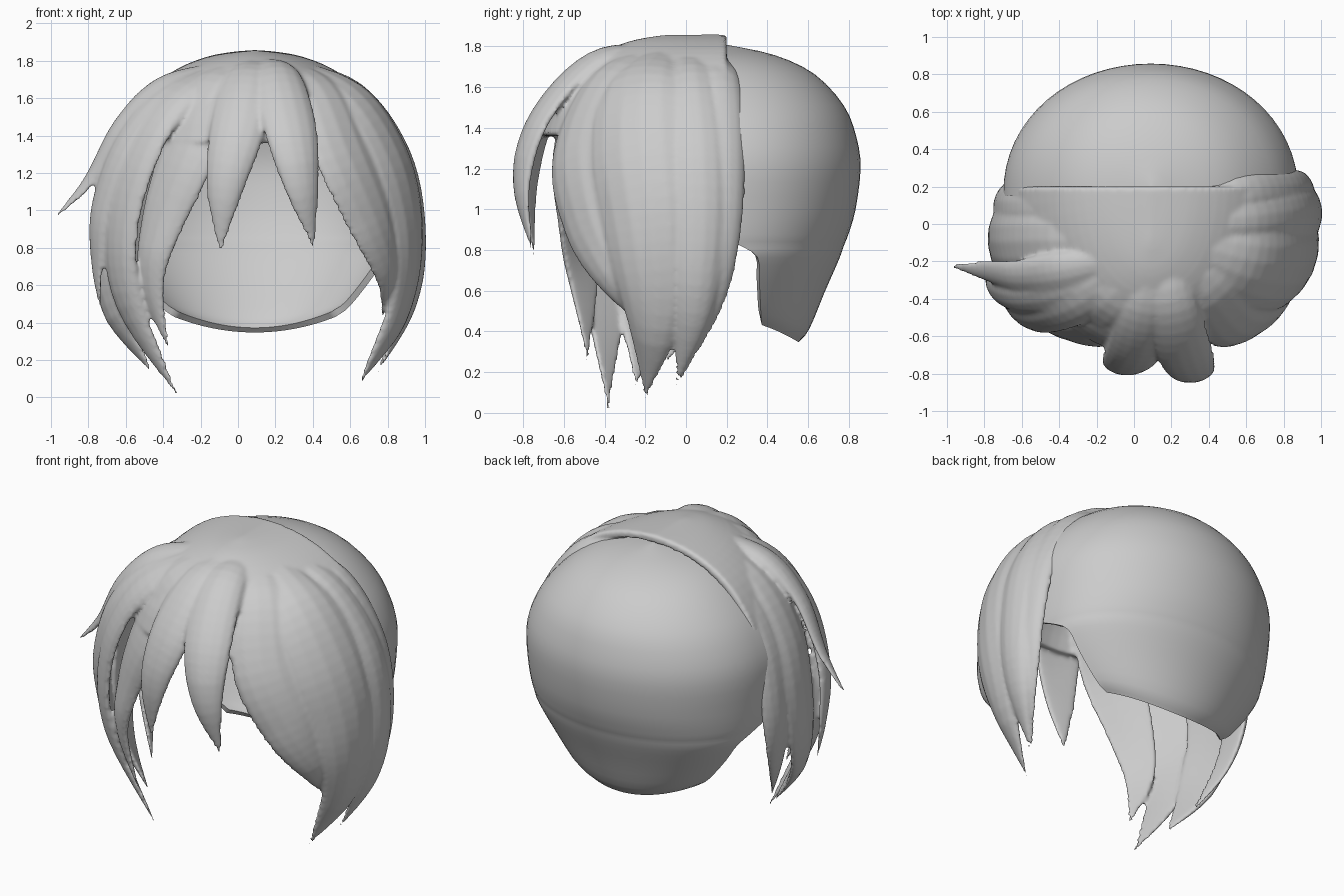
import bpy, bmesh
from math import sin, cos, pi, asin
from mathutils import Vector

if "Cube" in bpy.data.objects:
    bpy.data.objects.remove(bpy.data.objects["Cube"])


def finish(name, bm, solid=0.0):
    bmesh.ops.remove_doubles(bm, verts=bm.verts, dist=0.0005)
    bmesh.ops.recalc_face_normals(bm, faces=bm.faces)
    me = bpy.data.meshes.new(name)
    bm.to_mesh(me)
    bm.free()
    ob = bpy.data.objects.new(name, me)
    bpy.context.collection.objects.link(ob)
    bpy.ops.object.select_all(action='DESELECT')
    ob.select_set(True)
    bpy.context.view_layer.objects.active = ob
    if solid:
        m = ob.modifiers.new("thickness", 'SOLIDIFY')
        m.thickness, m.offset = solid, 0
        bpy.ops.object.modifier_apply(modifier=m.name)
    bpy.ops.object.shade_smooth_by_angle(angle=0.9)
    return ob


def spline(pts, n):
    """Catmull-Rom samples through 4-component points."""
    p = [Vector(q) for q in pts]
    p = [p[0] * 2 - p[1]] + p + [p[-1] * 2 - p[-2]]
    out = []
    for i in range(1, len(p) - 2):
        a, b, c, d = p[i - 1:i + 3]
        for k in range(n):
            t = k / n
            out.append(0.5 * (2 * b + (c - a) * t + (2 * a - 5 * b + 4 * c - d) * t * t
                              + (3 * b - a - 3 * c + d) * t ** 3))
    out.append(p[-2])
    return out


def half_shell(name, rings, yc, lift, solid, cx=0.09, segs=32):
    """Half-round shell about y = yc; ring = (z, half width, edge y, extreme y)."""
    bm = bmesh.new()
    rows = []
    for z, w, y0, y1 in spline(rings, 3):
        w = max(w, 0)
        t0 = asin(max(0, min(0.9, (y0 - yc) / (y1 - yc))))
        row = []
        for i in range(segs + 1):
            t = t0 + (pi - 2 * t0) * i / segs
            up = lift * max(0, (0.8 - z) / 0.44) * cos(t) ** 2
            row.append(bm.verts.new((cx + w * cos(t), yc + (y1 - yc) * max(0, sin(t)) ** 0.93, z + up)))
        rows.append(row)
    for a, b in zip(rows, rows[1:]):
        for i in range(segs):
            bm.faces.new((a[i], a[i + 1], b[i + 1], b[i]))
    return finish(name, bm, solid)


def strand(name, pts, sides=14):
    """Tapered lens-section lock; point = (x, y, z, full width)."""
    bm = bmesh.new()
    s = spline(pts, 6)
    rows = []
    for i, q in enumerate(s):
        P = q.to_3d()
        T = (s[min(i + 1, len(s) - 1)].to_3d() - s[max(i - 1, 0)].to_3d()).normalized()
        N = P - Vector((0.1, 0.05, min(P.z, 1.0)))
        N = (N - T * N.dot(T)).normalized()
        B = T.cross(N)
        h = max(q[3], 0.012) / 2
        th = min(h * 0.45, 0.055)
        row = []
        for k in range(sides):
            a = 2 * pi * k / sides
            out = th * sin(a) * (1 if sin(a) > 0 else 0.35) - 0.7 * (h * cos(a)) ** 2
            row.append(bm.verts.new(P + B * h * cos(a) + N * out))
        rows.append(row)
    for a, b in zip(rows, rows[1:]):
        for k in range(sides):
            j = (k + 1) % sides
            bm.faces.new((a[k], a[j], b[j], b[k]))
    bm.faces.new(rows[0])
    bm.faces.new(rows[-1])
    return finish(name, bm)


parts = []


def lock(name, widths, *path):
    pts = [(*p, w) for p, w in zip(path, widths)]
    x, y, z, w = pts[0]
    pts[0] = (x, y, z - 0.03, w)          # root is buried in the crown
    parts.append(strand(name, pts))


# Rounded back of the hair, open to the front
half_shell("back_cap", [
    (.36, .50, .36, .54), (.42, .56, .35, .59), (.60, .66, .34, .665), (.76, .73, .33, .735),
    (.83, .745, .24, .76), (.88, .755, .16, .78), (1.0, .765, .15, .815), (1.2, .77, .15, .84),
    (1.35, .73, .15, .82), (1.5, .64, .15, .76), (1.65, .48, .15, .62), (1.74, .29, .15, .43),
    (1.79, 0, .15, .20)], .15, 0.12, 0.035)

# Crown under the fringe
parts.append(half_shell("front_crown", [
    (1.36, .715, .2, -.69), (1.50, .65, .2, -.64), (1.64, .54, .2, -.54),
    (1.74, .40, .2, -.42), (1.80, .25, .2, -.28), (1.825, .12, .2, -.16), (1.835, 0, .2, -.08)],
    .2, 0, 0.045))

# Two centre fringe locks
lock("fringe_left", (.15, .28, .31, .21, 0),
     (.12, -.10, 1.81), (.06, -.45, 1.71), (.0, -.68, 1.45), (-.07, -.76, 1.12), (-.1, -.74, .74))
lock("fringe_right", (.15, .27, .30, .20, 0),
     (.15, -.10, 1.81), (.21, -.45, 1.72), (.28, -.71, 1.45), (.34, -.80, 1.13), (.41, -.75, .77))

# Right side locks
lock("right_front_lock", (.2, .37, .44, .38, .22, 0),
     (.20, -.10, 1.80), (.44, -.37, 1.64), (.59, -.52, 1.30), (.73, -.47, .95),
     (.80, -.33, .65), (.76, -.18, .40))
lock("right_main_lock", (.2, .42, .5, .45, .32, 0),
     (.25, -.10, 1.80), (.61, -.23, 1.62), (.83, -.25, 1.30), (.92, -.20, .90),
     (.87, -.16, .50), (.64, -.20, .06))
lock("right_side_lock", (.2, .26, .3, .28, .2, 0),
     (.25, 0, 1.80), (.63, .02, 1.63), (.87, .05, 1.30), (.95, .06, .90),
     (.91, .03, .50), (.74, -.05, .12))
lock("right_rear_lock", (.15, .22, .23, .21, .16, 0),
     (.25, .11, 1.78), (.60, .16, 1.64), (.84, .18, 1.30), (.92, .17, .90),
     (.89, .11, .55), (.75, -.02, .16))

# Left side locks
lock("left_front_lock", (.2, .36, .38, .28, .18, 0),
     (.05, -.20, 1.80), (-.13, -.44, 1.65), (-.28, -.55, 1.30), (-.42, -.53, .90),
     (-.46, -.50, .60), (-.36, -.48, .23))
lock("left_main_lock", (.2, .3, .32, .3, .23, 0),
     (0, -.20, 1.80), (-.33, -.40, 1.60), (-.53, -.46, 1.30), (-.63, -.44, .90),
     (-.58, -.40, .50), (-.31, -.38, -.01))
lock("left_outer_lock", (.2, .25, .24, .2, .12, 0),
     (-.05, -.20, 1.79), (-.38, -.34, 1.61), (-.60, -.38, 1.35), (-.73, -.35, 1.00),
     (-.75, -.31, .70), (-.73, -.28, .43))
lock("left_side_lock", (.25, .4, .42, .38, .28, 0),
     (0, -.10, 1.80), (-.42, -.12, 1.61), (-.64, -.13, 1.30), (-.72, -.13, .90),
     (-.67, -.20, .50), (-.45, -.25, .12))
lock("left_rear_lock", (.2, .24, .26, .24, .16, 0),
     (0, .08, 1.79), (-.42, .09, 1.60), (-.63, .09, 1.30), (-.70, .09, .90),
     (-.66, .03, .55), (-.52, -.12, .20))
lock("left_flyaway_lock", (.15, .22, .19, .12, 0),
     (-.10, -.20, 1.79), (-.40, -.26, 1.66), (-.62, -.28, 1.45), (-.80, -.25, 1.15),
     (-1.01, -.22, .93))

# Blend crown and locks into one sculpted front piece
bpy.ops.object.select_all(action='DESELECT')
for ob in parts:
    ob.select_set(True)
front = parts[0]
bpy.context.view_layer.objects.active = front
bpy.ops.object.join()
front.name = "front_hair"
rm = front.modifiers.new("blend", 'REMESH')
rm.mode, rm.voxel_size, rm.use_smooth_shade = 'VOXEL', 0.0125, True
sm = front.modifiers.new("soften", 'SMOOTH')
sm.factor, sm.iterations = 0.5, 5
